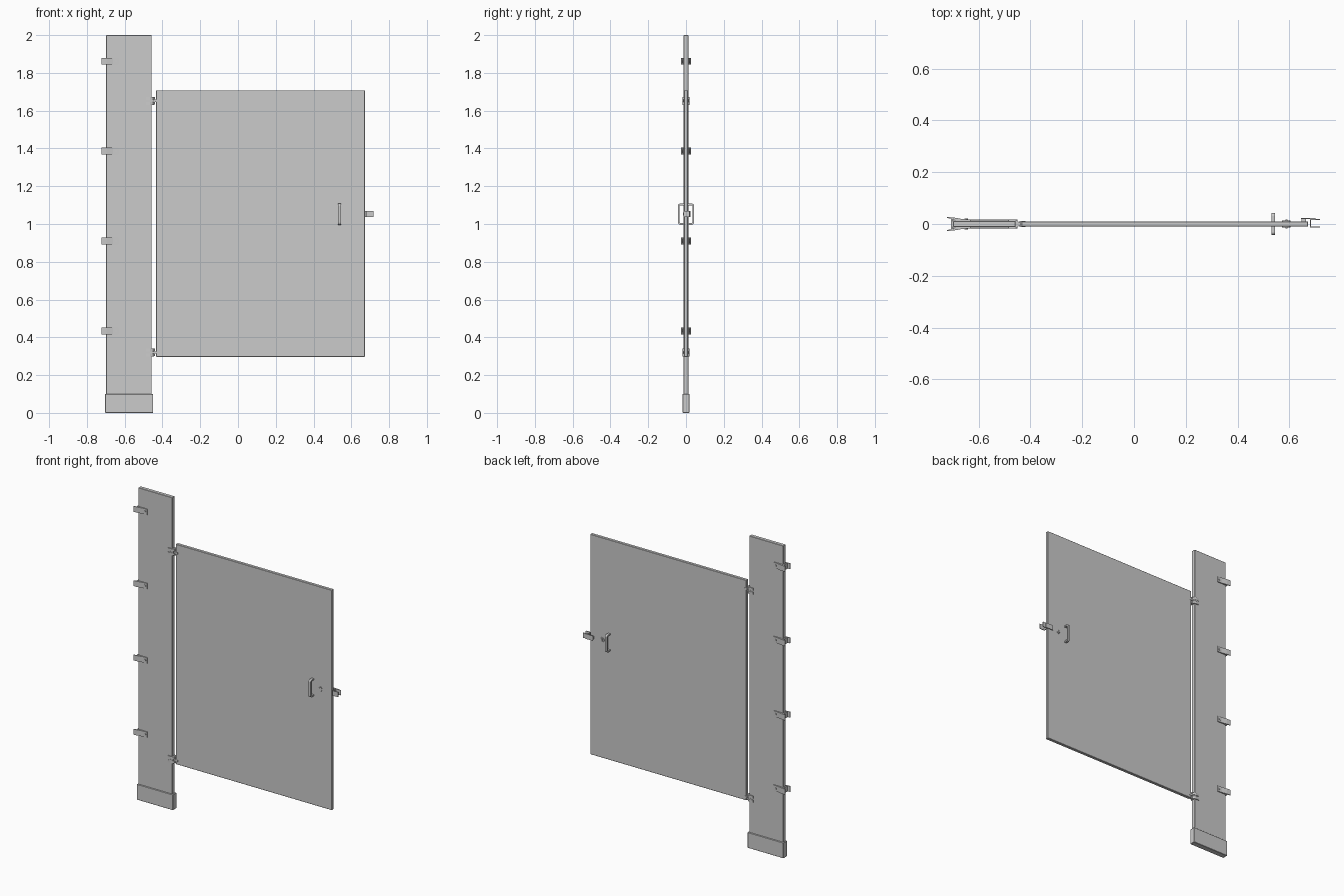
import bpy, bmesh, math
from mathutils import Vector

if "Cube" in bpy.data.objects:
    bpy.data.objects.remove(bpy.data.objects["Cube"])


def finish(bm, name, bevel=0.0):
    bmesh.ops.recalc_face_normals(bm, faces=bm.faces)
    me = bpy.data.meshes.new(name)
    bm.to_mesh(me)
    bm.free()
    ob = bpy.data.objects.new(name, me)
    bpy.context.collection.objects.link(ob)
    if bevel:
        m = ob.modifiers.new("edge", 'BEVEL')
        m.width = bevel
        m.segments = 1
    return ob


def box(name, x0, x1, y0, y1, z0, z1, bevel=0.0):
    bm = bmesh.new()
    bmesh.ops.create_cube(bm, size=1)
    for v in bm.verts:
        v.co = Vector(((x0 + x1) / 2 + v.co.x * (x1 - x0),
                       (y0 + y1) / 2 + v.co.y * (y1 - y0),
                       (z0 + z1) / 2 + v.co.z * (z1 - z0)))
    return finish(bm, name, bevel)


def prism_z(name, pts, z0, z1):
    """Extrude an (x, y) outline upwards."""
    bm = bmesh.new()
    f = bm.faces.new([bm.verts.new((x, y, z0)) for x, y in pts])
    r = bmesh.ops.extrude_face_region(bm, geom=[f])
    top = [v for v in r["geom"] if isinstance(v, bmesh.types.BMVert)]
    bmesh.ops.translate(bm, verts=top, vec=(0, 0, z1 - z0))
    return finish(bm, name)


def disc_y(name, x, z, r, y0, y1, sides=16):
    """Cylinder lying along y."""
    bm = bmesh.new()
    bmesh.ops.create_cone(bm, cap_ends=True, segments=sides, radius1=r,
                          radius2=r, depth=abs(y1 - y0))
    for v in bm.verts:
        v.co = Vector((x + v.co.x, (y0 + y1) / 2 + v.co.z, z + v.co.y))
    return finish(bm, name)


def mirror_y(pts):
    return pts + [(x, -y) for x, y in reversed(pts)]


def rounded_rect(hw, hh, r, n=4):
    pts = []
    for i, (sx, sy) in enumerate([(1, 1), (-1, 1), (-1, -1), (1, -1)]):
        for k in range(n + 1):
            a = math.radians(90 * i + 90 * k / n)
            pts.append((sx * (hw - r) + r * math.cos(a),
                        sy * (hh - r) + r * math.sin(a)))
    return pts


# Pilaster and floor shoe
box("pilaster", -0.698, -0.457, -0.012, 0.012, 0.004, 2.0, 0.002)
box("pilaster_shoe", -0.704, -0.449, -0.018, 0.018, 0.0, 0.10, 0.002)

# Door panel
box("door", -0.434, 0.672, -0.010, 0.010, 0.297, 1.708, 0.002)

# Flared stirrup brackets gripping the pilaster edge, with screws
half = [(-0.632, 0.012), (-0.632, 0.017), (-0.662, 0.019), (-0.695, 0.025),
        (-0.722, 0.027), (-0.722, 0.023), (-0.706, 0.021), (-0.706, 0.012)]
for z in (0.434, 0.910, 1.386, 1.862):
    h = 0.018
    # outline closes through a web against the pilaster edge
    web = half[:6] + [(-0.706, 0.021)]
    for s in (1, -1):
        ear = [(x, y * s) for x, y in web + [(-0.699, 0.021), (-0.690, 0.012)]]
        prism_z("wall_bracket_ear", ear, z - h, z + h)
        disc_y("bracket_screw", -0.648, z, 0.007, s * 0.016, s * 0.021, 10)
    box("wall_bracket_web", -0.706, -0.698, -0.021, 0.021, z - h, z + h)

# Hinges: clip wrapped round the pilaster edge plus a door pivot tab
clip = [(-0.487, 0.012), (-0.487, 0.016), (-0.465, 0.018), (-0.452, 0.015),
        (-0.445, 0.008)]
for z in (0.32, 1.652):
    for dz in (-0.013, 0.013):
        prism_z("hinge_clip", mirror_y(clip), z + dz - 0.008, z + dz + 0.008)
    box("hinge_centre", -0.478, -0.449, -0.015, 0.015, z - 0.006, z + 0.006)
    box("hinge_pivot", -0.449, -0.439, -0.008, 0.008, z - 0.02, z + 0.02)
    box("hinge_door_tab", -0.442, -0.419, -0.012, 0.012, z - 0.006, z + 0.006)
    for s in (1, -1):
        disc_y("hinge_screw", -0.468, z, 0.005, s * 0.014, s * 0.018, 10)

# Pull handles on both faces: one rounded loop passing through the door
bm = bmesh.new()
loops = []
for x in (0.530, 0.545):
    for pts in (rounded_rect(0.043, 0.056, 0.012), rounded_rect(0.034, 0.047, 0.005)):
        loops.append([bm.verts.new((x, y, 1.052 + z)) for y, z in pts])
lo, li, ro, ri = loops
n = len(lo)
for a, b in ((lo, li), (li, ri), (ri, ro), (ro, lo)):
    for i in range(n):
        j = (i + 1) % n
        bm.faces.new((a[i], a[j], b[j], b[i]))
finish(bm, "pull_handle")

# Latch: round plate and turn bar on both faces
for s in (1, -1):
    disc_y("latch_plate", 0.588, 1.053, 0.016, s * 0.009, s * 0.013, 20)
    box("latch_turn", 0.584, 0.592, *sorted((s * 0.012, s * 0.017)), 1.044, 1.062)

# Keeper: stop plate behind the door, web and front flange
box("keeper_back_plate", 0.644, 0.700, 0.020, 0.024, 1.036, 1.068)
box("keeper_back_flange", 0.684, 0.718, 0.016, 0.020, 1.036, 1.068)
box("keeper_web", 0.680, 0.684, -0.014, 0.020, 1.036, 1.068)
box("keeper_front_flange", 0.680, 0.718, -0.014, -0.010, 1.036, 1.068)
box("door_stop_bumper", 0.646, 0.664, 0.009, 0.021, 1.043, 1.061)
